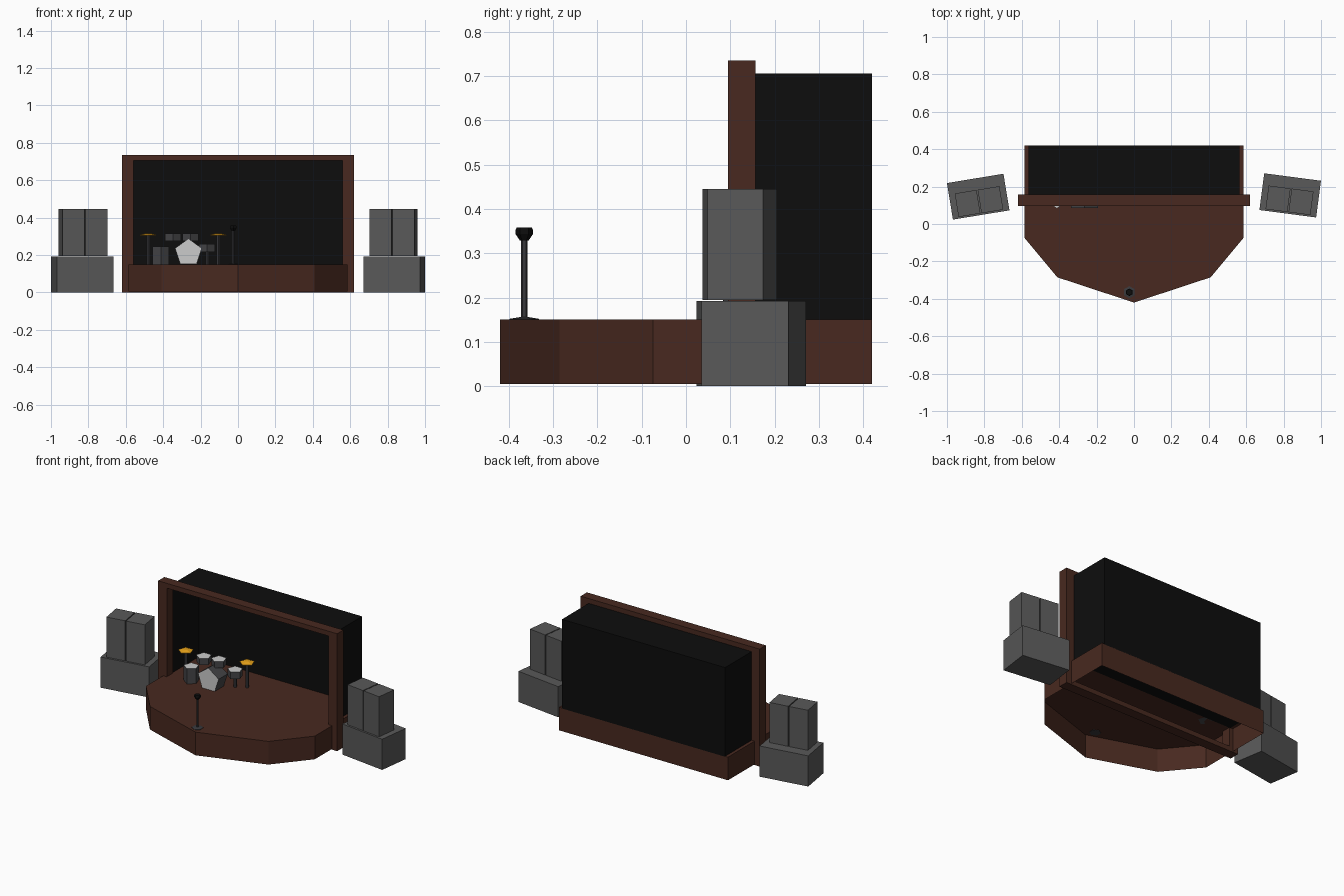
import bpy, bmesh
from math import radians, sin, cos, pi
from mathutils import Matrix, Vector

if "Cube" in bpy.data.objects:
    bpy.data.objects.remove(bpy.data.objects["Cube"])


def mat(name, r, g, b):
    m = bpy.data.materials.new(name)
    m.diffuse_color = (r, g, b, 1)
    m.use_nodes = True
    m.node_tree.nodes["Principled BSDF"].inputs["Base Color"].default_value = m.diffuse_color
    return m


WOOD = mat("dark_wood", 0.065, 0.022, 0.014)
BLACK = mat("black_cloth", 0.004, 0.004, 0.004)
CAB = mat("cabinet_grey", 0.1, 0.1, 0.1)
SHELL = mat("drum_shell", 0.06, 0.06, 0.065)
SKIN = mat("drum_skin", 0.6, 0.6, 0.6)
BRASS = mat("brass", 0.8, 0.36, 0.01)
STEEL = mat("dark_steel", 0.04, 0.04, 0.045)


def finish(name, bm, mats, matrix=Matrix()):
    bmesh.ops.recalc_face_normals(bm, faces=bm.faces)
    me = bpy.data.meshes.new(name)
    bm.to_mesh(me)
    bm.free()
    for m in mats:
        me.materials.append(m)
    ob = bpy.data.objects.new(name, me)
    ob.matrix_world = matrix
    bpy.context.collection.objects.link(ob)
    return ob


def add_box(bm, lo, hi):
    lo, hi = Vector(lo), Vector(hi)
    m = Matrix.Translation((lo + hi) / 2) @ Matrix.Diagonal((*(hi - lo), 1))
    return bmesh.ops.create_cube(bm, size=1, matrix=m)["verts"]


def box(name, lo, hi, m, matrix=Matrix()):
    bm = bmesh.new()
    add_box(bm, lo, hi)
    return finish(name, bm, [m], matrix)


def turned(name, profile, sides, loc, mats, tilt=0):
    """Faceted turned part from (radius, height) rings; a second material paints the top cap."""
    bm = bmesh.new()
    rings = [[bm.verts.new((r * cos(2 * pi * i / sides - pi / 2),
                            r * sin(2 * pi * i / sides - pi / 2), z))
              for i in range(sides)] for r, z in profile]
    for a, b in zip(rings, rings[1:]):
        for i in range(sides):
            j = (i + 1) % sides
            bm.faces.new((a[i], a[j], b[j], b[i]))
    bm.faces.new(rings[0])
    top = bm.faces.new(rings[-1])
    top.material_index = len(mats) - 1
    return finish(name, bm, mats, Matrix.Translation(loc) @ Matrix.Rotation(tilt, 4, 'X'))


# Stage platform: deck and skirt, open underneath
FLOOR = 0.15
half = [(0.585, 0.42), (0.585, -0.075), (0.41, -0.285)]
outline = half + [(0, -0.42)] + [(-x, y) for x, y in reversed(half)]
bm = bmesh.new()
deck = bm.faces.new([bm.verts.new((x, y, FLOOR)) for x, y in outline])
ext = bmesh.ops.extrude_edge_only(bm, edges=deck.edges[:])
for v in ext["geom"]:
    if isinstance(v, bmesh.types.BMVert):
        v.co.z = 0.005
finish("stage_platform", bm, [WOOD])

# Proscenium frame around the opening
bm = bmesh.new()
for s in (-1, 1):
    add_box(bm, (min(s * .56, s * .62), .095, 0), (max(s * .56, s * .62), .157, .735))
add_box(bm, (-.56, .095, .705), (.56, .157, .735))
add_box(bm, (-.56, .095, 0), (.56, .157, .03))
finish("stage_frame", bm, [WOOD])

# Black back shell, open towards the audience
bm = bmesh.new()
add_box(bm, (-.565, .157, FLOOR - .003), (.565, .42, .705))
bm.faces.ensure_lookup_table()
front = min(bm.faces, key=lambda f: f.calc_center_median().y)
bmesh.ops.delete(bm, geom=[front], context='FACES_ONLY')
finish("back_shell", bm, [BLACK])

# Speaker stacks turned in towards the middle
for side, x, y, angle in (("left", -.833, .146, 9.3), ("right", .835, .153, -7.5)):
    m = Matrix.Translation((x, y, 0)) @ Matrix.Rotation(radians(angle), 4, 'Z')
    box(side + "_bass_speaker", (-.153, -.099, 0), (.153, .099, .192), CAB, m)
    for n, x0 in (("outer", -.121), ("inner", .003)):
        box(f"{side}_{n}_top_speaker", (x0, -.09, .194), (x0 + .118, .037, .445), CAB, m)

# Bass drum, lying with a point up
turned("bass_drum", [(.075, 0), (.075, .09)], 5, (-.265, .175, .213), [SHELL, SKIN], radians(90)
       ).scale = (1, -1, 1)

# Upright drums: x, y, bottom, top
for name, x, y, z0, z1 in (("rack_tom_left", -.347, .158, .275, .315),
                           ("rack_tom_right", -.253, .172, .275, .315),
                           ("floor_tom", -.413, .128, FLOOR, .245),
                           ("snare_drum", -.165, .207, .215, .26)):
    turned(name, [(.045, z0), (.045, z1)], 5, (x, y, 0), [SHELL, SKIN])


def stand(name, x, y, top):
    turned(name, [(.01, FLOOR), (.01, top)], 5, (x, y, 0), [STEEL])


stand("snare_stand", -.165, .207, .216)

# Cymbals on stands
for side, x, y in (("left", -.48, .17), ("right", -.105, .24)):
    stand(side + "_cymbal_stand", x, y, .306)
    turned(side + "_cymbal", [(.045, .305), (.045, .308), (.012, .316)], 5, (x, y, 0), [BRASS])

# Microphone on its stand
MIC = (-.025, -.365, 0)
turned("microphone_base", [(.033, FLOOR - .002), (.033, .152), (.01, .156)], 6, MIC, [STEEL])
turned("microphone_pole", [(.007, .154), (.007, .332)], 6, MIC, [STEEL])
turned("microphone_head", [(.01, .329), (.02, .344), (.02, .352), (.017, .358)], 6, MIC, [BLACK])
